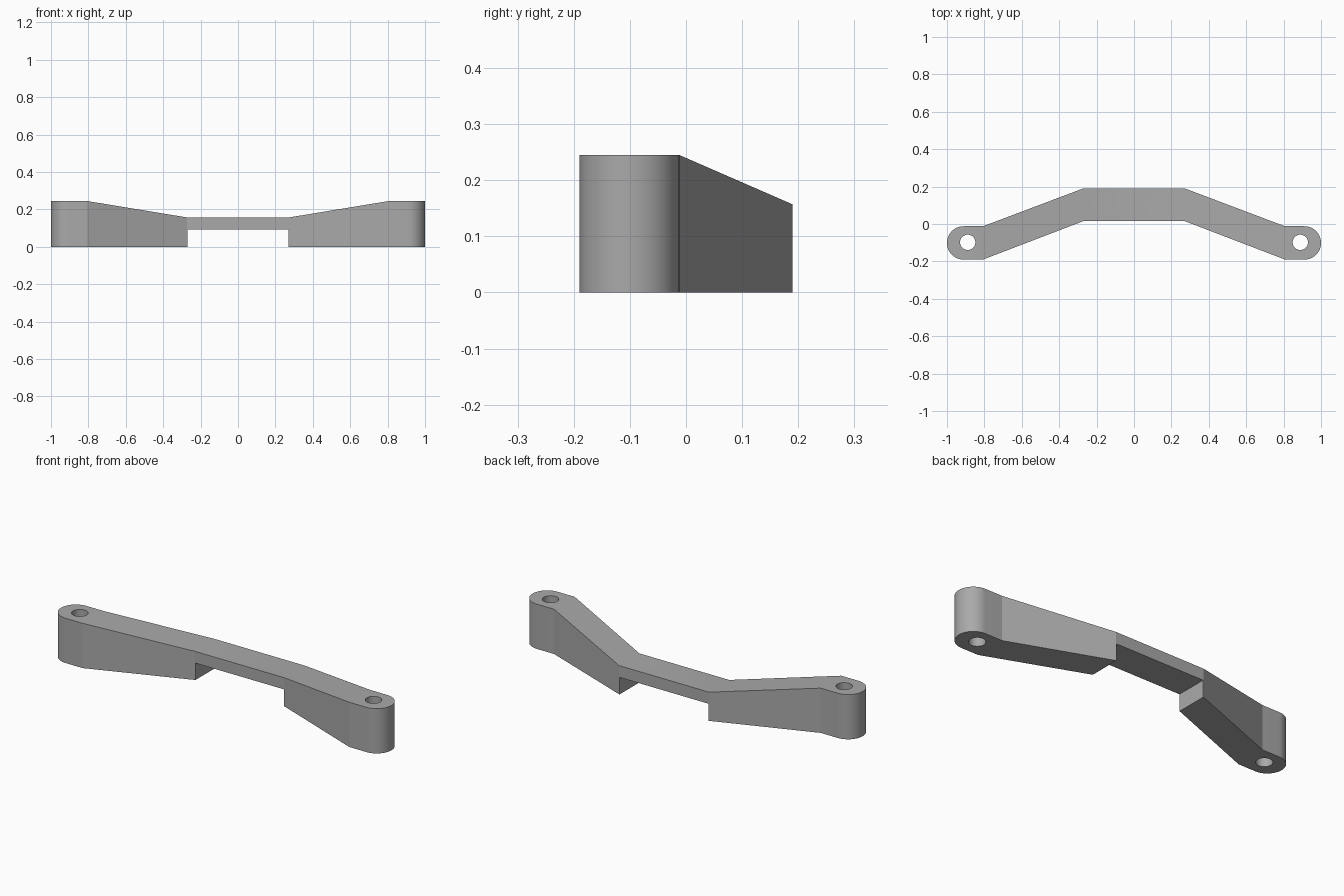
import bpy, bmesh
from math import sin, cos, pi, radians

default = bpy.data.objects.get("Cube")
if default:
    bpy.data.objects.remove(default, do_unlink=True)

grey = bpy.data.materials.new("plain grey")
grey.use_nodes = True
colour = (0.4, 0.4, 0.4, 1)
grey.diffuse_color = colour
grey.node_tree.nodes["Principled BSDF"].inputs["Base Color"].default_value = colour

MID, END = 0.272, 0.807          # where the bar bends
LOW, HIGH = 0.157, 0.245         # top heights at middle and ends
BACK, FRONT, R = 0.19, 0.015, 0.089
EYE_Y = -0.101


def top_height(x):
    t = min(max((abs(x) - MID) / (END - MID), 0), 1)
    return LOW + (HIGH - LOW) * t


# Plan outline: right half with rounded end, mirrored to the left
half = [(MID, BACK), (END, EYE_Y + R)]
for i in range(33):
    a = pi / 2 - pi * i / 32
    half.append((1 - R + R * cos(a), EYE_Y + R * sin(a)))
half += [(END, EYE_Y - R), (MID, FRONT)]
outline = half + [(-x, y) for x, y in reversed(half)]

# Bar: extrude the outline, split at the bends, shape the top
bm = bmesh.new()
base = bm.faces.new([bm.verts.new((x, y, 0)) for x, y in outline])
ext = bmesh.ops.extrude_face_region(bm, geom=[base], use_keep_orig=True)
for v in ext["geom"]:
    if isinstance(v, bmesh.types.BMVert):
        v.co.z = HIGH
for x in (-END, -MID, MID, END):
    bmesh.ops.bisect_plane(bm, geom=bm.verts[:] + bm.edges[:] + bm.faces[:],
                           dist=1e-5, plane_co=(x, 0, 0), plane_no=(1, 0, 0))
for v in bm.verts:
    if v.co.z > 0.1:
        v.co.z = top_height(v.co.x)
bmesh.ops.recalc_face_normals(bm, faces=bm.faces)
mesh = bpy.data.meshes.new("bracket_bar")
bm.to_mesh(mesh)
bm.free()
mesh.materials.append(grey)
bar = bpy.data.objects.new("bracket_bar", mesh)
bpy.context.collection.objects.link(bar)


def cut(cutter, name):
    cutter.name = name
    cutter.data.materials.append(grey)
    cutter.hide_render = True
    mod = bar.modifiers.new(name, "BOOLEAN")
    mod.operation, mod.solver, mod.object = "DIFFERENCE", "EXACT", cutter
    bpy.ops.object.select_all(action="DESELECT")
    bar.select_set(True)
    bpy.context.view_layer.objects.active = bar
    bpy.ops.object.modifier_apply(modifier=name)
    bpy.data.objects.remove(cutter, do_unlink=True)


# Screw holes
for side in (-1, 1):
    bpy.ops.mesh.primitive_cylinder_add(vertices=48, radius=0.041, depth=1,
                                        location=(side * 0.889, EYE_Y + 0.003, 0))
    cut(bpy.context.object, "hole_cutter")

# Notch under the middle
bpy.ops.mesh.primitive_cube_add(size=1, location=(0, 0.1, 0))
bpy.context.object.scale = (0.538, 1, 0.186)
cut(bpy.context.object, "notch_cutter")

bar.select_set(True)
bpy.context.view_layer.objects.active = bar
bpy.ops.object.shade_smooth_by_angle(angle=radians(15))
